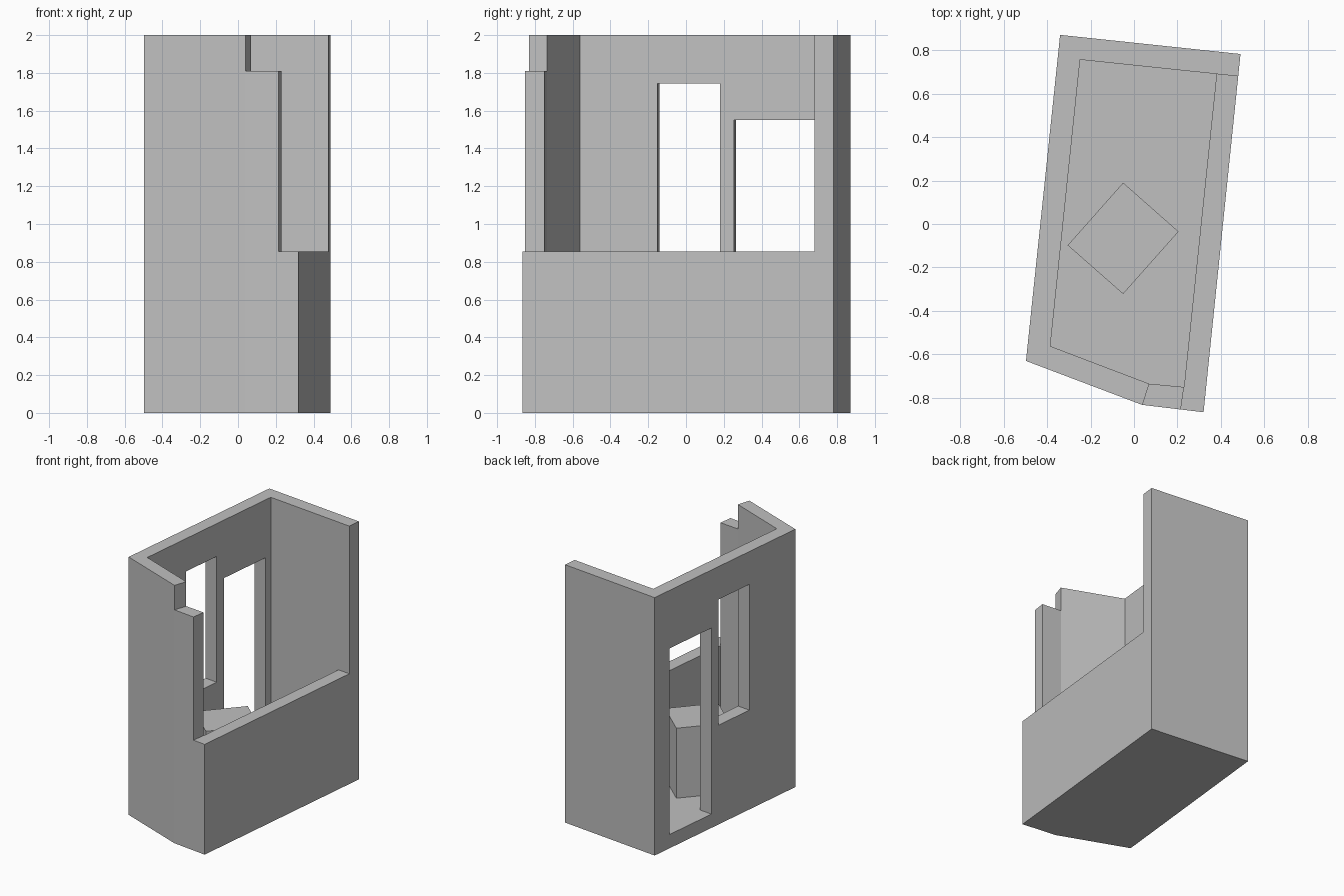
import bpy
import bmesh
from mathutils import Vector

default = bpy.data.objects.get("Cube")
if default:
    bpy.data.objects.remove(default, do_unlink=True)

FLOOR, RAIL, STEP, TOP, OVER = 0.107, 0.855, 1.81, 2.0, 2.2

grey = bpy.data.materials.new("plain_grey")
grey.use_nodes = True
grey.diffuse_color = (0.53, 0.53, 0.53, 1)
grey.node_tree.nodes["Principled BSDF"].inputs["Base Color"].default_value = grey.diffuse_color


def prism(name, outline, z0, z1):
    """Upright block from a plan outline."""
    bm = bmesh.new()
    face = bm.faces.new([bm.verts.new((x, y, z0)) for x, y in outline])
    grown = bmesh.ops.extrude_face_region(bm, geom=[face])
    top = [v for v in grown["geom"] if isinstance(v, bmesh.types.BMVert)]
    bmesh.ops.translate(bm, verts=top, vec=(0, 0, z1 - z0))
    bmesh.ops.recalc_face_normals(bm, faces=bm.faces)
    mesh = bpy.data.meshes.new(name)
    bm.to_mesh(mesh)
    bm.free()
    mesh.materials.append(grey)
    obj = bpy.data.objects.new(name, mesh)
    bpy.context.collection.objects.link(obj)
    return obj


def carve(target, outline, z0, z1):
    """Cut an upright block out of the target."""
    cutter = prism("cutter", outline, z0, z1)
    cutter.hide_render = True
    mod = target.modifiers.new("cut", "BOOLEAN")
    mod.operation = "DIFFERENCE"
    mod.solver = "EXACT"
    mod.object = cutter
    bpy.context.view_layer.objects.active = target
    bpy.ops.object.modifier_apply(modifier=mod.name)
    bpy.data.objects.remove(cutter, do_unlink=True)


outer = [(-0.34, 0.87), (0.49, 0.782), (0.32, -0.866), (0.037, -0.832), (-0.497, -0.63)]
inner = [(-0.248, 0.756), (0.38, 0.69), (0.23, -0.75), (0.07, -0.735), (-0.385, -0.562)]

# Room shell: hollow above the floor
shell = prism("room_shell", outer, 0, TOP)
carve(shell, inner, FLOOR, OVER)

# Low parapet along the open side
carve(shell, [(0.3, 0.698), (0.58, 0.669), (0.5, -1), (0.194, -1), (0.23, -0.75), (0.2, -0.6)],
      RAIL, OVER)

# Step in the front wall
carve(shell, [(-0.014, -1), (0.5, -1), (0.5, -0.6), (0.2, -0.6), (0.07, -0.735)], STEP, OVER)

# Door and window through the long wall
back, front = Vector(outer[0]), Vector(outer[-1])
along = (front - back).normalized()
inward = Vector((-along.y, along.x))


def opening(y0, y1, z0, z1):
    ends = [back + along * ((y - back.y) / along.y) for y in (y0, y1)]
    quad = [ends[0] - inward * 0.1, ends[1] - inward * 0.1,
            ends[1] + inward * 0.16, ends[0] + inward * 0.16]
    carve(shell, quad, z0, z1)


opening(0.71, 0.265, FLOOR, 1.55)
opening(0.19, -0.14, 0.77, 1.745)

# Block standing on the floor
prism("floor_block", [(-0.05, 0.19), (0.205, -0.035), (-0.05, -0.322), (-0.305, -0.098)],
      FLOOR, 0.65)
